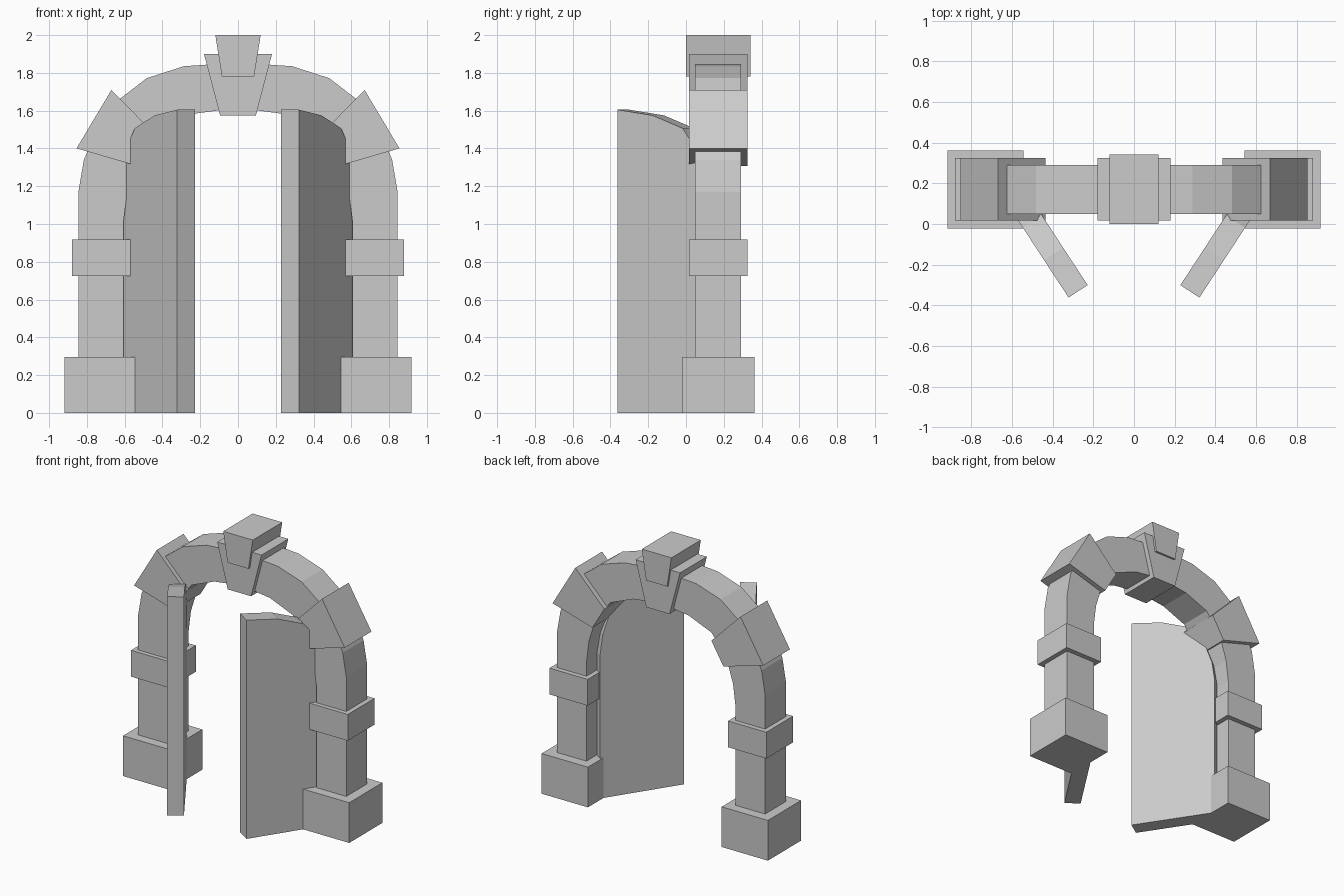
import bpy
from math import atan2
from mathutils import Matrix, Vector

if "Cube" in bpy.data.objects:
    bpy.data.objects.remove(bpy.data.objects["Cube"])


def extrude(name, outline, y0, y1, matrix=None):
    """Solid made by extruding an (x, z) outline from y0 to y1."""
    n = len(outline)
    verts = [Vector((x, y, z)) for y in (y0, y1) for x, z in outline]
    if matrix:
        verts = [matrix @ v for v in verts]
    faces = [tuple(range(n)), tuple(range(2 * n - 1, n - 1, -1))]
    faces += [(i, i + n, (i + 1) % n + n, (i + 1) % n) for i in range(n)]
    mesh = bpy.data.meshes.new(name)
    mesh.from_pydata(verts, [], faces)
    # consistent outward normals
    import bmesh
    bm = bmesh.new()
    bm.from_mesh(mesh)
    bmesh.ops.recalc_face_normals(bm, faces=bm.faces)
    bm.to_mesh(mesh)
    bm.free()
    obj = bpy.data.objects.new(name, mesh)
    bpy.context.collection.objects.link(obj)
    return obj


def mirror(obj):
    """Repeat a part on the other side of x = 0."""
    mod = obj.modifiers.new("mirror", 'MIRROR')
    mod.use_axis[0] = True
    return obj


def rect(x0, x1, z0, z1):
    return [(x0, z0), (x1, z0), (x1, z1), (x0, z1)]


# Stone arch band: right half from floor to crown, completed on the left
outer = [(0.845, 0), (0.845, 1.17), (0.816, 1.34), (0.75, 1.495),
         (0.635, 1.655), (0.483, 1.772), (0.288, 1.835), (0, 1.855)]
inner = [(0.605, 0), (0.605, 1.02), (0.585, 1.18), (0.53, 1.36),
         (0.41, 1.51), (0.225, 1.585), (0, 1.615)]


def both_sides(path):
    return path + [(-x, z) for x, z in reversed(path[:-1])]


extrude("arch", both_sides(outer) + both_sides(inner)[::-1], 0.048, 0.29)

# Plinths and bands on the columns
mirror(extrude("column_base", rect(0.543, 0.918, 0, 0.295), -0.022, 0.362))
mirror(extrude("column_band", rect(0.57, 0.88, 0.725, 0.918), 0.016, 0.326))

# Wedge stones: one at the crown, one on each shoulder
wedge = [(-0.095, -0.325), (0.095, -0.325), (0.18, 0), (-0.18, 0)]
extrude("crown_wedge", wedge, 0.016, 0.326, Matrix.Translation((0, 0, 1.9)))
tilt = Matrix.Rotation(atan2(0.31, 0.185), 4, 'Y')
mirror(extrude("shoulder_wedge", wedge, 0.016, 0.326,
               Matrix.Translation((0.7625, 0, 1.555)) @ tilt))

# Keystone on top of the crown wedge
extrude("keystone", [(-0.085, 1.78), (0.085, 1.78), (0.12, 2), (-0.12, 2)],
        0.0, 0.341)

# Open doors: arched leaf, local x runs from the free edge to the hinge
leaf = [(0, 0), (0.6, 0), (0.6, 1.05), (0.58, 1.2), (0.525, 1.36),
        (0.41, 1.507), (0.22, 1.575), (0, 1.605)]
swing = Matrix.Translation((0.322, -0.362, 0)) @ Matrix.Rotation(
    atan2(0.837, 0.5475), 4, 'Z')
mirror(extrude("door", leaf, 0, 0.112, swing))
